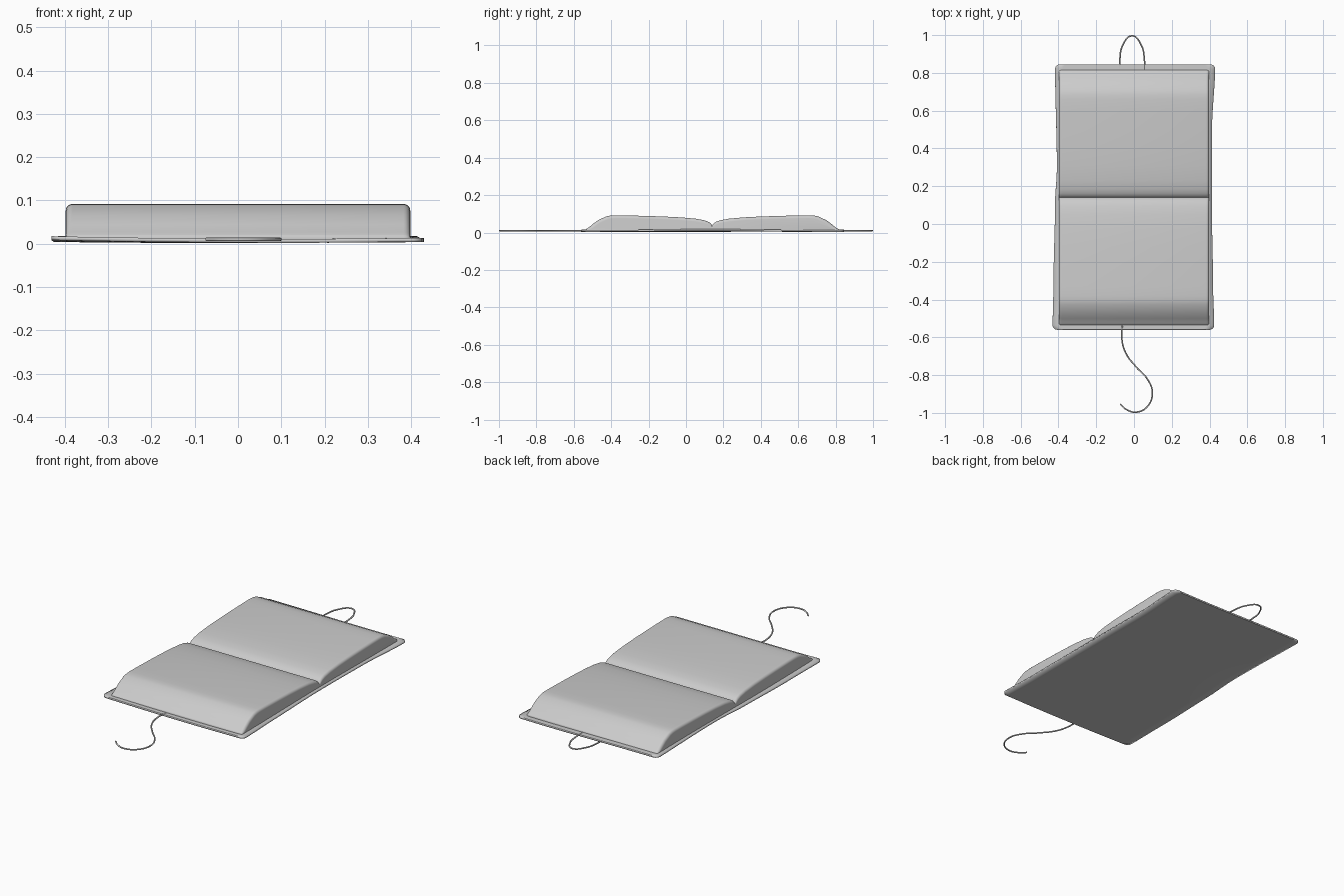
import bpy, bmesh, math

if "Cube" in bpy.data.objects:
    bpy.data.objects.remove(bpy.data.objects["Cube"])

SPINE_Y = 0.14


def finish(name, bm, angle=40):
    bmesh.ops.recalc_face_normals(bm, faces=bm.faces)
    me = bpy.data.meshes.new(name)
    bm.to_mesh(me)
    bm.free()
    ob = bpy.data.objects.new(name, me)
    bpy.context.collection.objects.link(ob)
    bpy.ops.object.select_all(action='DESELECT')
    bpy.context.view_layer.objects.active = ob
    ob.select_set(True)
    bpy.ops.object.shade_smooth_by_angle(angle=math.radians(angle))
    return ob


def interp(pts, t):
    # smooth interpolation through (t, value) pairs
    for (a, va), (b, vb) in zip(pts, pts[1:]):
        if t <= b:
            s = max(0.0, (t - a) / (b - a))
            return va + (vb - va) * s * s * (3 - 2 * s)
    return pts[-1][1]


# Cover: thin, slightly warped sheet with rounded corners
left = [(-0.56, -0.431), (-0.3, -0.426), (0.1, -0.418), (0.3, -0.408), (0.845, -0.418)]
right = [(-0.56, 0.425), (-0.3, 0.418), (0.1, 0.412), (0.5, 0.413), (0.845, 0.43)]
Y0, Y1, R, TH = -0.56, 0.845, 0.025, 0.009
ends = [R * (1 - math.cos(i * math.pi / 12)) for i in range(6)]
ys = [Y0 + d for d in ends] + [Y0 + R + (Y1 - Y0 - 2 * R) * i / 30 for i in range(31)] \
    + [Y1 - d for d in reversed(ends)]
bm = bmesh.new()
rows = []
NX = 20
for y in ys:
    d = min(y - Y0, Y1 - y, R)
    inset = R - math.sqrt(max(0, R * R - (R - d) ** 2))
    xl, xr = interp(left, y) + inset, interp(right, y) - inset
    row = []
    for i in range(NX + 1):
        x = xl + (xr - xl) * i / NX
        edge = (abs(x) / 0.43) ** 4
        z = 0.004 + 0.003 * edge * (1 + math.sin(5 * y + 2 * x)) + 0.002 * math.sin(4 * y + 5 * x) * (1 - edge)
        row.append(bm.verts.new((x, y, z + TH)))
    rows.append(row)
for a, b in zip(rows, rows[1:]):
    for i in range(NX):
        bm.faces.new((a[i], a[i + 1], b[i + 1], b[i]))
cover = finish("cover", bm)
sol = cover.modifiers.new("thickness", 'SOLIDIFY')
sol.thickness = TH
sol.offset = -1

# Pages: mirrored half profile, lofted across with rounded side edges
half = [(0.005, .045), (0.011, .051), (0.022, .058), (0.045, .066), (0.09, .074),
        (0.17, .081), (0.26, .0855), (0.35, .0885), (0.47, .0915), (0.52, .092), (0.545, .0905),
        (0.567, .086), (0.61, .066), (0.64, .044), (0.66, .027), (0.672, .0205),
        (0.675, .017), (0.675, .010)]
profile = [(-t, z) for t, z in reversed(half)] + [(0, .037)] + half
RB = 0.016
steps = [(0.398 - RB + RB * math.sin(a), RB * (1 - math.cos(a)))
         for a in (i * math.pi / 10 for i in range(6))]
stations = [(-x, d) for x, d in reversed(steps)] + steps
bm = bmesh.new()
loops = []
for x, d in stations:
    loops.append([bm.verts.new((x, SPINE_Y + t * (1 - d / 0.675 * 0.6),
                                max(z - d * min(1, (z - .01) / .03), .010)))
                  for t, z in profile])
n = len(profile)
for a, b in zip(loops, loops[1:]):
    for i in range(n):
        bm.faces.new((a[i], b[i], b[(i + 1) % n], a[(i + 1) % n]))
bm.faces.new(loops[0])
bm.faces.new(loops[-1])
finish("pages", bm, 50)


# Cords: ribbon tail at the front, closing loop at the back
def cord(name, pts, z=0.010, radius=0.004):
    cu = bpy.data.curves.new(name, 'CURVE')
    cu.dimensions = '3D'
    cu.bevel_depth = radius
    cu.bevel_resolution = 2
    cu.resolution_u = 8
    cu.use_fill_caps = True
    sp = cu.splines.new('BEZIER')
    sp.bezier_points.add(len(pts) - 1)
    for p, (x, y) in zip(sp.bezier_points, pts):
        p.co = (x, y, z)
        p.handle_left_type = p.handle_right_type = 'AUTO'
    ob = bpy.data.objects.new(name, cu)
    bpy.context.collection.objects.link(ob)


cord("bookmark_ribbon", [(-0.06, -0.52), (-0.065, -0.60), (-0.045, -0.68), (0.01, -0.755),
                         (0.07, -0.82), (0.097, -0.89), (0.072, -0.965), (0.012, -0.996),
                         (-0.04, -0.982), (-0.073, -0.952)])
cord("closing_loop", [(-0.075, 0.80), (-0.075, 0.87), (-0.06, 0.945), (-0.01, 0.996),
                      (0.037, 0.95), (0.055, 0.87), (0.055, 0.80)])
